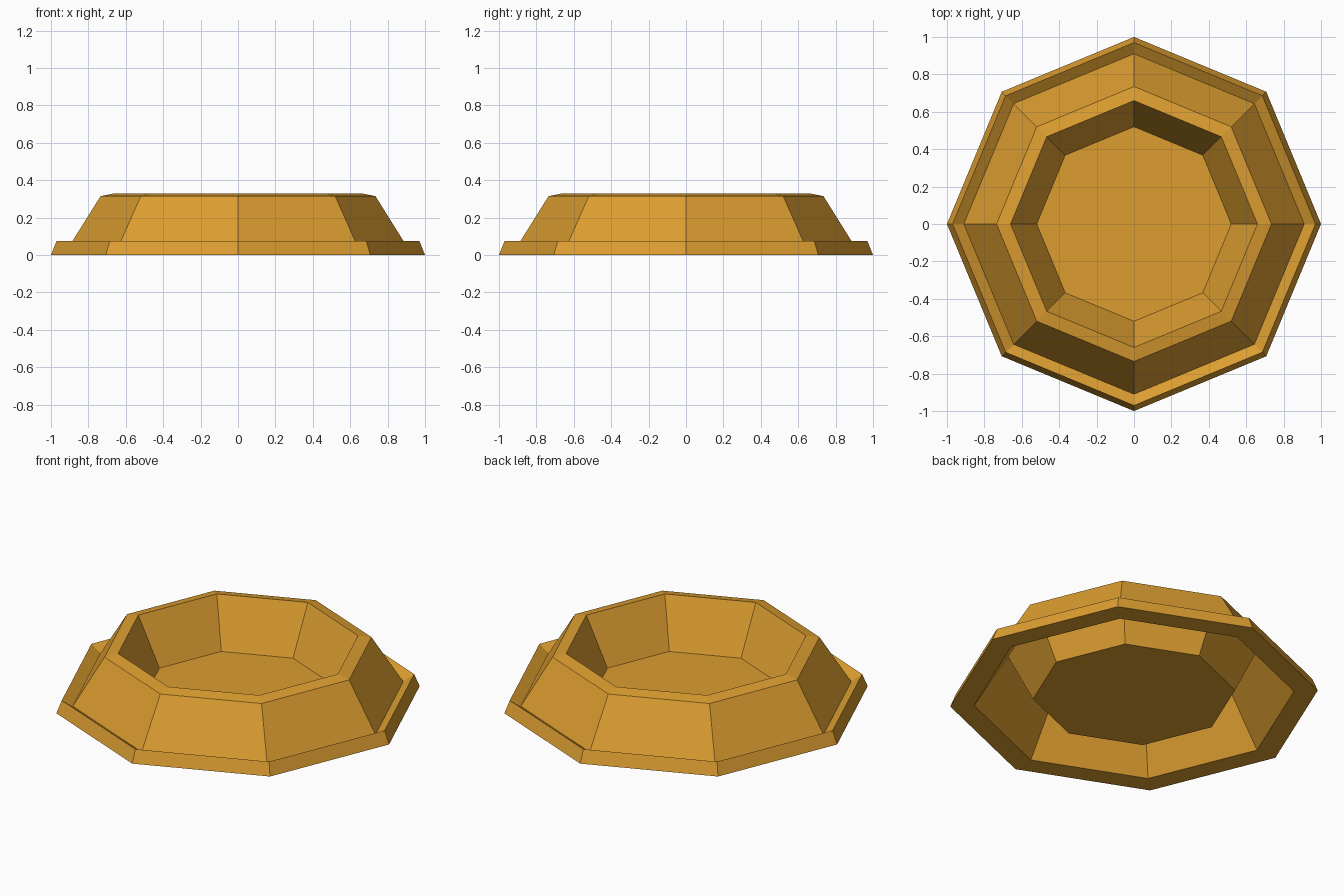
import bpy
import bmesh
from math import cos, sin, tau

cube = bpy.data.objects.get("Cube")
if cube:
    bpy.data.objects.remove(cube, do_unlink=True)

SIDES = 8


def make_material(name, colour):
    mat = bpy.data.materials.new(name)
    mat.use_nodes = True
    mat.diffuse_color = colour
    mat.node_tree.nodes["Principled BSDF"].inputs["Base Color"].default_value = colour
    return mat


def lathe(name, profile, material):
    """Turn a radius/height profile into a flat-sided solid, capped at both ends."""
    bm = bmesh.new()
    rings = []
    for radius, z in profile:
        rings.append([bm.verts.new((radius * cos(tau * i / SIDES),
                                    radius * sin(tau * i / SIDES), z))
                      for i in range(SIDES)])
    for lower, upper in zip(rings, rings[1:]):
        for i in range(SIDES):
            j = (i + 1) % SIDES
            bm.faces.new((lower[i], lower[j], upper[j], upper[i]))
    bm.faces.new(rings[0])
    bm.faces.new(rings[-1])
    bmesh.ops.recalc_face_normals(bm, faces=bm.faces)
    mesh = bpy.data.meshes.new(name)
    bm.to_mesh(mesh)
    bm.free()
    mesh.materials.append(material)
    obj = bpy.data.objects.new(name, mesh)
    bpy.context.collection.objects.link(obj)
    return obj


amber = make_material("amber", (0.72, 0.34, 0.03, 1.0))

# Dish section, from the underside of the floor, round the rim, to the floor
dish_profile = [
    (0.55, 0.025),   # underside of the floor
    (0.685, 0.295),  # top of the hollow
    (0.87, 0.0),     # inner edge of the foot
    (1.0, 0.0),      # outer edge of the foot
    (0.97, 0.075),   # lip of the foot
    (0.91, 0.035),   # groove behind the lip
    (0.735, 0.315),  # shoulder
    (0.66, 0.33),    # inner rim
    (0.52, 0.05),    # dish floor
]
lathe("octagonal_dish", dish_profile, amber)
